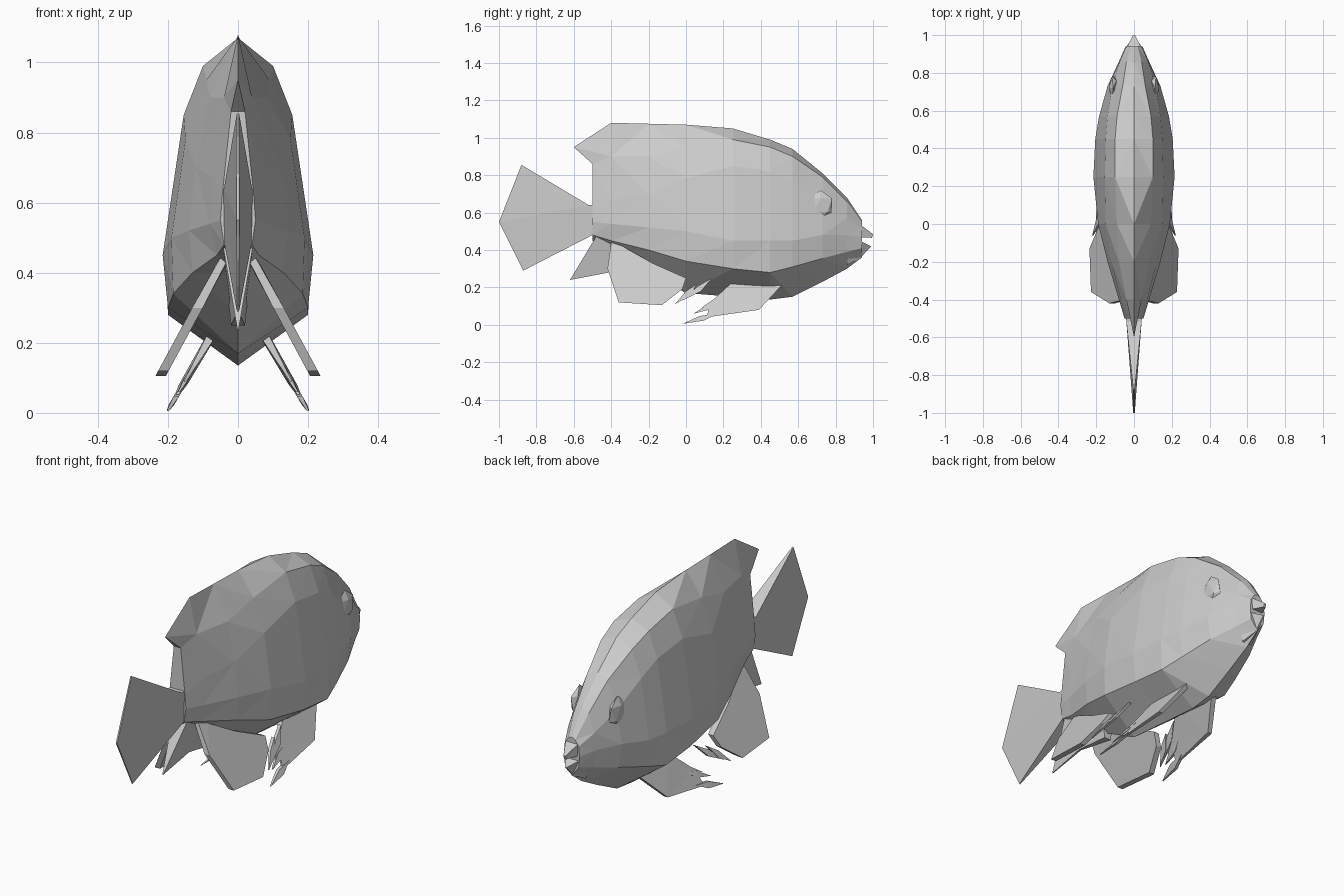
import bpy, bmesh
from mathutils import Matrix

cube = bpy.data.objects.get("Cube")
if cube:
    bpy.data.objects.remove(cube)

grey = bpy.data.materials.new("pale grey")
grey.use_nodes = True
tone = (0.6, 0.6, 0.6, 1)
grey.diffuse_color = tone
grey.node_tree.nodes["Principled BSDF"].inputs["Base Color"].default_value = tone


def finish(name, bm, mirrored=False):
    """Clean a mesh, add it to the scene and optionally mirror it across x."""
    bmesh.ops.remove_doubles(bm, verts=bm.verts[:], dist=0.0005)
    bmesh.ops.triangulate(bm, faces=bm.faces[:])
    bmesh.ops.recalc_face_normals(bm, faces=bm.faces[:])
    mesh = bpy.data.meshes.new(name)
    bm.to_mesh(mesh)
    bm.free()
    mesh.materials.append(grey)
    part = bpy.data.objects.new(name, mesh)
    bpy.context.collection.objects.link(part)
    if mirrored:
        part.modifiers.new("Mirror", "MIRROR").use_mirror_merge = False
    return part


def fin(name, outline, centre=lambda z: 0.0, mirrored=False):
    """Tapered plate; outline points are (y, z, half thickness)."""
    bm = bmesh.new()
    sides = [[bm.verts.new((centre(z) + s * t, y, z)) for y, z, t in outline]
             for s in (-1, 1)]
    bm.faces.new(sides[0])
    bm.faces.new(sides[1][::-1])
    n = len(outline)
    for i in range(n):
        j = (i + 1) % n
        bm.faces.new((sides[0][i], sides[0][j], sides[1][j], sides[1][i]))
    return finish(name, bm, mirrored)


def blades(name, tips_and_roots, centre):
    """Separate pointed fin rays, each from a tip to a root."""
    for i, (ty, tz, ry, rz) in enumerate(tips_and_roots):
        middle_y, middle_z = (ty + ry) / 2, (tz + rz) / 2
        fin(f"{name}_{i + 1}",
            [(ty, tz, 0.003), (middle_y, middle_z + 0.015, 0.008),
             (ry, rz, 0.008), (middle_y + 0.02, middle_z - 0.01, 0.008)],
            centre, True)


# Body: y, ridge z, four flank points (x, z), keel z
sections = [
    (-0.50, 0.95, (0.02, 0.86), (0.045, 0.62), (0.05, 0.55), (0.04, 0.48), 0.45),
    (-0.40, 1.08, (0.04, 0.9), (0.07, 0.67), (0.08, 0.54), (0.06, 0.45), 0.4),
    (-0.20, 1.075, (0.08, 0.9), (0.12, 0.7), (0.14, 0.52), (0.13, 0.4), 0.28),
    (0.0, 1.07, (0.09, 0.95), (0.15, 0.78), (0.19, 0.5), (0.185, 0.34), 0.17),
    (0.25, 1.05, (0.1, 0.99), (0.155, 0.85), (0.215, 0.45), (0.2, 0.3), 0.15),
    (0.45, 0.99, (0.1, 0.95), (0.15, 0.82), (0.205, 0.45), (0.2, 0.28), 0.135),
    (0.57, 0.94, (0.09, 0.9), (0.14, 0.76), (0.185, 0.45), (0.17, 0.31), 0.15),
    (0.73, 0.81, (0.06, 0.79), (0.115, 0.65), (0.14, 0.48), (0.125, 0.355), 0.23),
    (0.86, 0.68, (0.04, 0.66), (0.075, 0.57), (0.08, 0.48), (0.07, 0.39), 0.3),
    (0.94, 0.56, (0.02, 0.55), (0.04, 0.52), (0.045, 0.47), (0.04, 0.41), 0.36),
]
bm = bmesh.new()
rings = []
for k, (y, top, *flank, keel) in enumerate(sections):
    # the rear of the dorsal ridge overhangs the tail root
    sweep = 0.1 if k == 0 else 0.0
    half = [(0, top, y - sweep)] + [(x, z, y) for x, z in flank] + [(0, keel, y)]
    loop = half + [(-x, z, py) for x, z, py in half[-2:0:-1]]
    rings.append([bm.verts.new((x, py, z)) for x, z, py in loop])
for a, b in zip(rings, rings[1:]):
    for i in range(len(a)):
        j = (i + 1) % len(a)
        bm.faces.new((a[i], a[j], b[j], b[i]))
for cap in (rings[0], rings[-1]):
    for i in range(len(cap) // 2):
        quad = [cap[i], cap[i + 1], cap[-i - 1], cap[-i]]
        unique = list(dict.fromkeys(quad))
        if len(unique) > 2:
            bm.faces.new(unique)
finish("body", bm)

# Lips
fin("upper_lip", [(0.9, 0.54, 0.05), (0.94, 0.53, 0.035), (1.0, 0.485, 0.006),
                  (0.995, 0.465, 0.006), (0.9, 0.47, 0.05)])
fin("lower_jaw", [(0.88, 0.44, 0.06), (0.94, 0.445, 0.04), (0.99, 0.42, 0.004),
                  (0.93, 0.355, 0.004), (0.86, 0.32, 0.03)])

# Faceted eye bulges
bm = bmesh.new()
bmesh.ops.create_icosphere(
    bm, subdivisions=1, radius=0.08,
    matrix=Matrix.Translation((0.11, 0.72, 0.64)) @ Matrix.Diagonal((0.3, 0.9, 1, 1)))
finish("eye_bulge", bm, True)

# Median fins
fin("tail_fin", [(-0.46, 0.64, 0.045), (-0.52, 0.64, 0.04), (-0.88, 0.855, 0.003),
                 (-1.0, 0.55, 0.004), (-0.87, 0.29, 0.003), (-0.48, 0.49, 0.04)])
fin("anal_fin", [(-0.47, 0.49, 0.045), (-0.62, 0.24, 0.002), (-0.41, 0.28, 0.006),
                 (-0.2, 0.25, 0.02), (-0.2, 0.35, 0.03), (-0.38, 0.44, 0.04)])


# Paired fins splay outward as they descend
def rear_splay(z):
    return 0.04 + (0.44 - z) * 0.54


def front_splay(z):
    return 0.07 + (0.23 - z) * 0.58


fin("rear_paired_fin",
    [(-0.40, 0.44, 0.012), (-0.42, 0.3, 0.015), (-0.36, 0.12, 0.015),
     (-0.13, 0.105, 0.015), (-0.02, 0.19, 0.015), (0.0, 0.25, 0.015),
     (-0.18, 0.33, 0.015), (-0.34, 0.42, 0.015)], rear_splay, True)
blades("rear_fin_ray",
       [(-0.06, 0.11, 0.06, 0.22), (-0.02, 0.13, 0.14, 0.25)], rear_splay)

fin("front_paired_fin",
    [(0.26, 0.24, 0.015), (0.13, 0.12, 0.006), (0.11, 0.04, 0.004),
     (0.39, 0.08, 0.012), (0.52, 0.22, 0.015)], front_splay, True)
blades("front_fin_ray",
       [(-0.02, 0.005, 0.17, 0.06), (0.04, 0.06, 0.2, 0.13),
        (0.08, 0.09, 0.24, 0.17)], front_splay)
